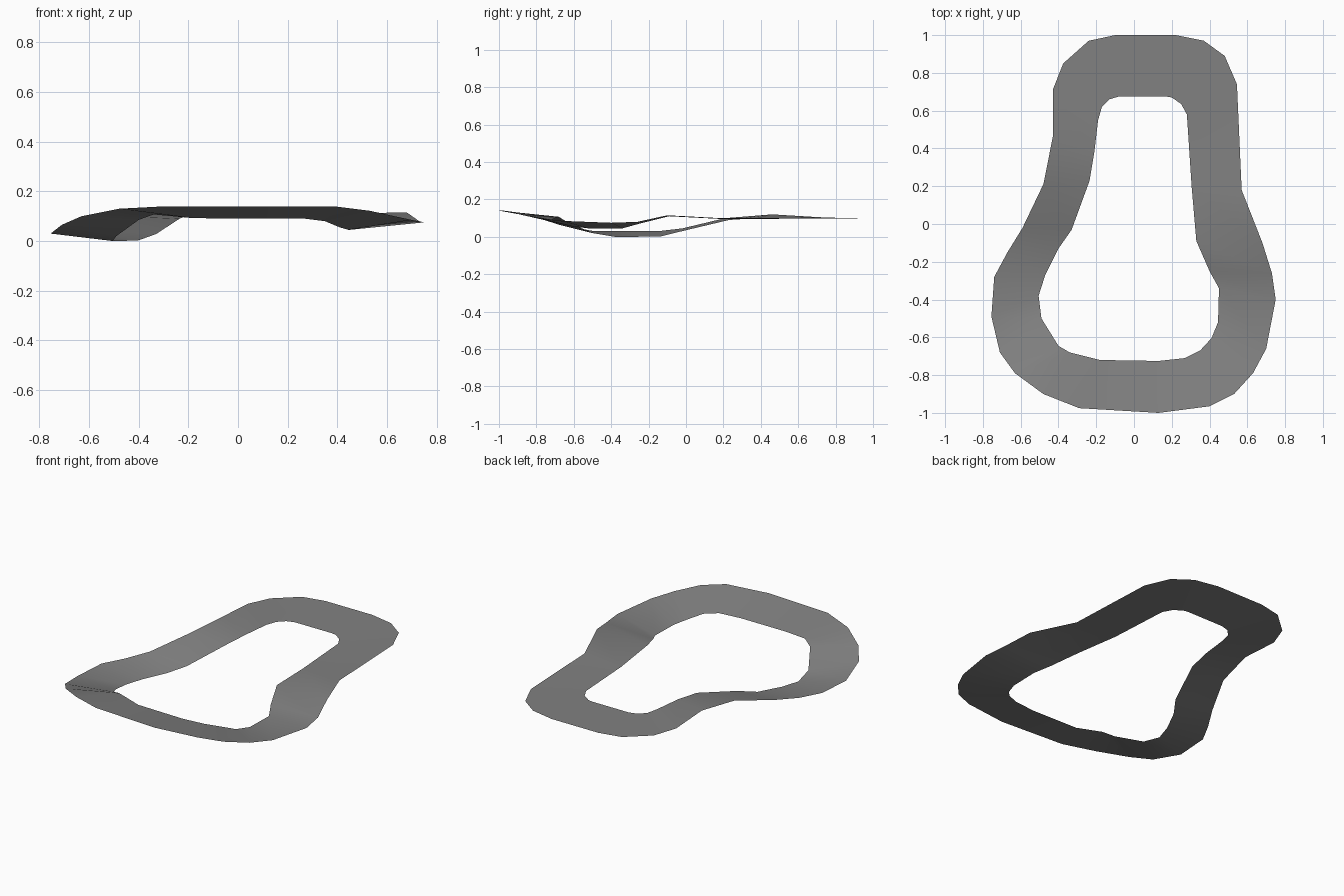
import bpy

# Cross-sections of the banked ribbon, counter-clockwise from the front:
# outer x, y, inner x, y, then outer z, inner z (flat level when omitted)
FLAT = (0.10, 0.097)
sections = [
    (.13, -1, .13, -.725, .14, .09),
    (.40, -.965, .27, -.71, .138, .09),
    (.53, -.90, .35, -.67, .122, .08),
    (.63, -.79, .41, -.605, .10, .055),
    (.70, -.66, .445, -.52, .085, .045),
    (.75, -.40, .45, -.34, .075, .045),
    (.73, -.26, .40, -.25, .08, .07),
    (.68, -.10, .33, -.09, .115, .11),
    (.57, .18, .305, .20, .10, .095),
    (.545, .74, .28, .58),
    (.48, .89, .25, .635),
    (.37, .97, .20, .67),
    (.22, 1, .17, .675),
    (-.10, 1, -.08, .675),
    (-.24, .97, -.13, .66),
    (-.375, .85, -.17, .62),
    (-.43, .71, -.19, .55, .105, .10),
    (-.43, .46, -.21, .38, .12, .10),
    (-.48, .21, -.235, .23, .10, .09),
    (-.59, -.02, -.33, -.03, .045, .028),
    (-.67, -.15, -.40, -.13, .03, .003),
    (-.74, -.28, -.47, -.27, .03, 0),
    (-.755, -.49, -.505, -.38, .03, 0),
    (-.71, -.68, -.49, -.50, .065, .02),
    (-.63, -.79, -.40, -.645, .10, .085),
    (-.48, -.90, -.34, -.68, .13, .107),
    (-.29, -.975, -.18, -.72, .14, .092),
]

# Ribbon surface: one quad between neighbouring sections, closed loop
verts, faces = [], []
n = len(sections)
for i, s in enumerate(sections):
    zo, zi = s[4:] or FLAT
    verts += [(s[0], s[1], zo), (s[2], s[3], zi)]
    j = (i + 1) % n
    faces.append((2 * i, 2 * j, 2 * j + 1, 2 * i + 1))

mesh = bpy.data.meshes.new("track_loop")
mesh.from_pydata(verts, [], faces)
mesh.polygons.foreach_set("use_smooth", [True] * n)
mesh.update()
track = bpy.data.objects.new("track_loop", mesh)
bpy.context.collection.objects.link(track)

# Dark asphalt colour
asphalt = bpy.data.materials.new("asphalt")
asphalt.diffuse_color = (0.22, 0.22, 0.22, 1)
mesh.materials.append(asphalt)
